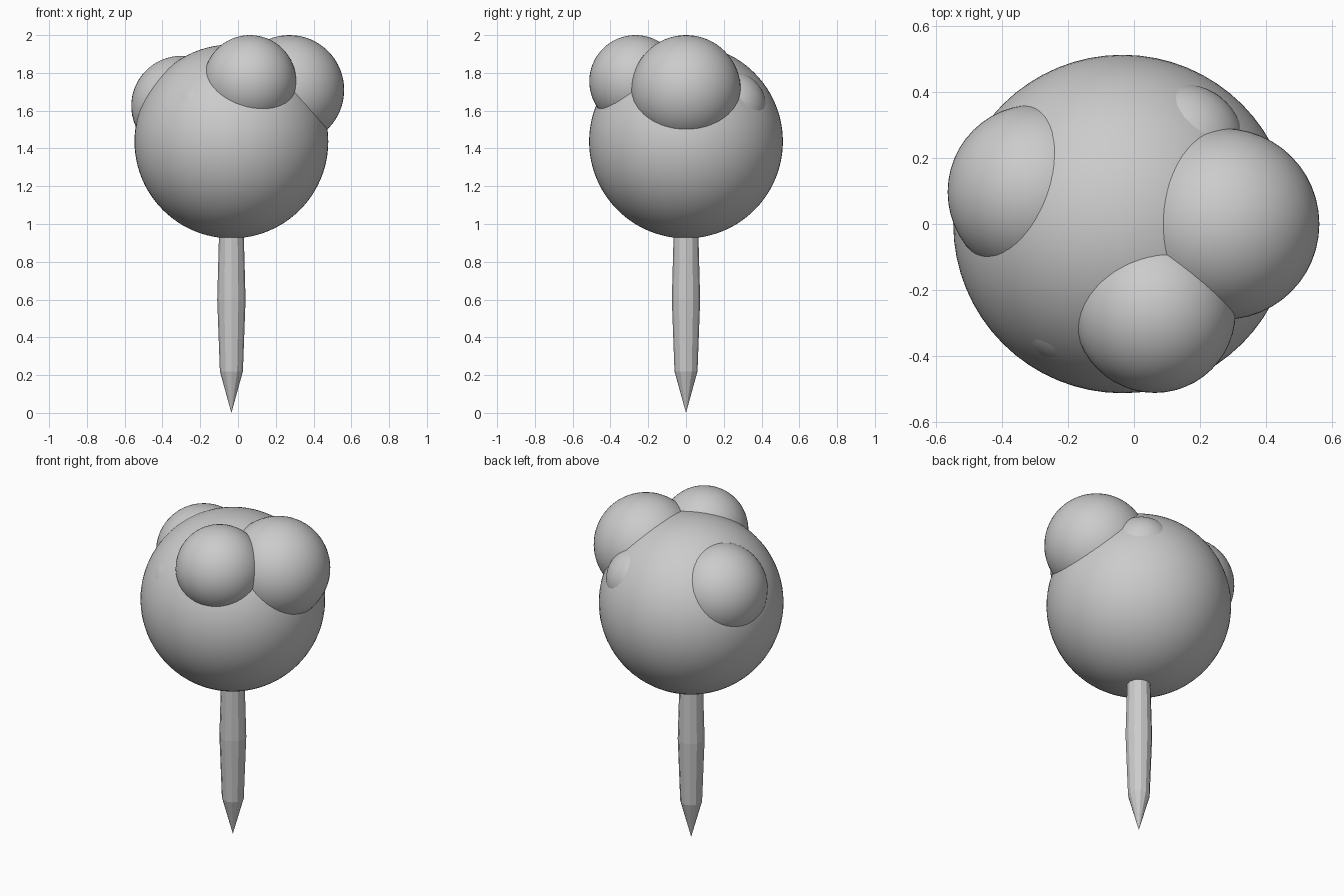
import bpy, bmesh
from math import cos, sin, pi
from mathutils import Vector

if "Cube" in bpy.data.objects:
    bpy.data.objects.remove(bpy.data.objects["Cube"])

CROWN = Vector((-0.035, 0.0, 1.437))


def ball(name, centre, radius, segments=48, rings=32):
    bpy.ops.mesh.primitive_uv_sphere_add(segments=segments, ring_count=rings,
                                         radius=radius, location=centre)
    ob = bpy.context.object
    ob.name = name
    bpy.ops.object.shade_smooth()
    return ob


def on_crown(direction, distance):
    return CROWN + Vector(direction).normalized() * distance


# Crown: one large ball with smaller lumps sunk into it
ball("crown", CROWN, 0.513, 64, 48)
ball("right_lump", (0.272, 0.0, 1.71), 0.29)
ball("front_lump", (0.063, -0.267, 1.755), 0.245)
ball("left_lump", (-0.30, 0.097, 1.625), 0.265)
ball("back_lump", on_crown((0.265, 0.345, 0.267), 0.348), 0.19)
ball("small_front_lump", on_crown((-0.235, -0.38, 0.25), 0.3155), 0.20)

# Trunk: a faceted taper with a pointed foot, top hidden in the crown
SIDES = 12
profile = [(0.061, 0.22), (0.075, 0.60), (0.066, 0.93), (0.06, 1.08)]
bm = bmesh.new()
loops = [[bm.verts.new((r * cos(2 * pi * i / SIDES), r * sin(2 * pi * i / SIDES), z))
          for i in range(SIDES)] for r, z in profile]
tip = bm.verts.new((0, 0, 0))
for i in range(SIDES):
    j = (i + 1) % SIDES
    bm.faces.new((tip, loops[0][j], loops[0][i]))
    for low, high in zip(loops, loops[1:]):
        bm.faces.new((low[i], low[j], high[j], high[i]))
bm.faces.new(loops[-1])
bmesh.ops.recalc_face_normals(bm, faces=bm.faces[:])
mesh = bpy.data.meshes.new("trunk")
bm.to_mesh(mesh)
bm.free()
trunk = bpy.data.objects.new("trunk", mesh)
trunk.location = (CROWN.x, 0, 0)
bpy.context.collection.objects.link(trunk)
